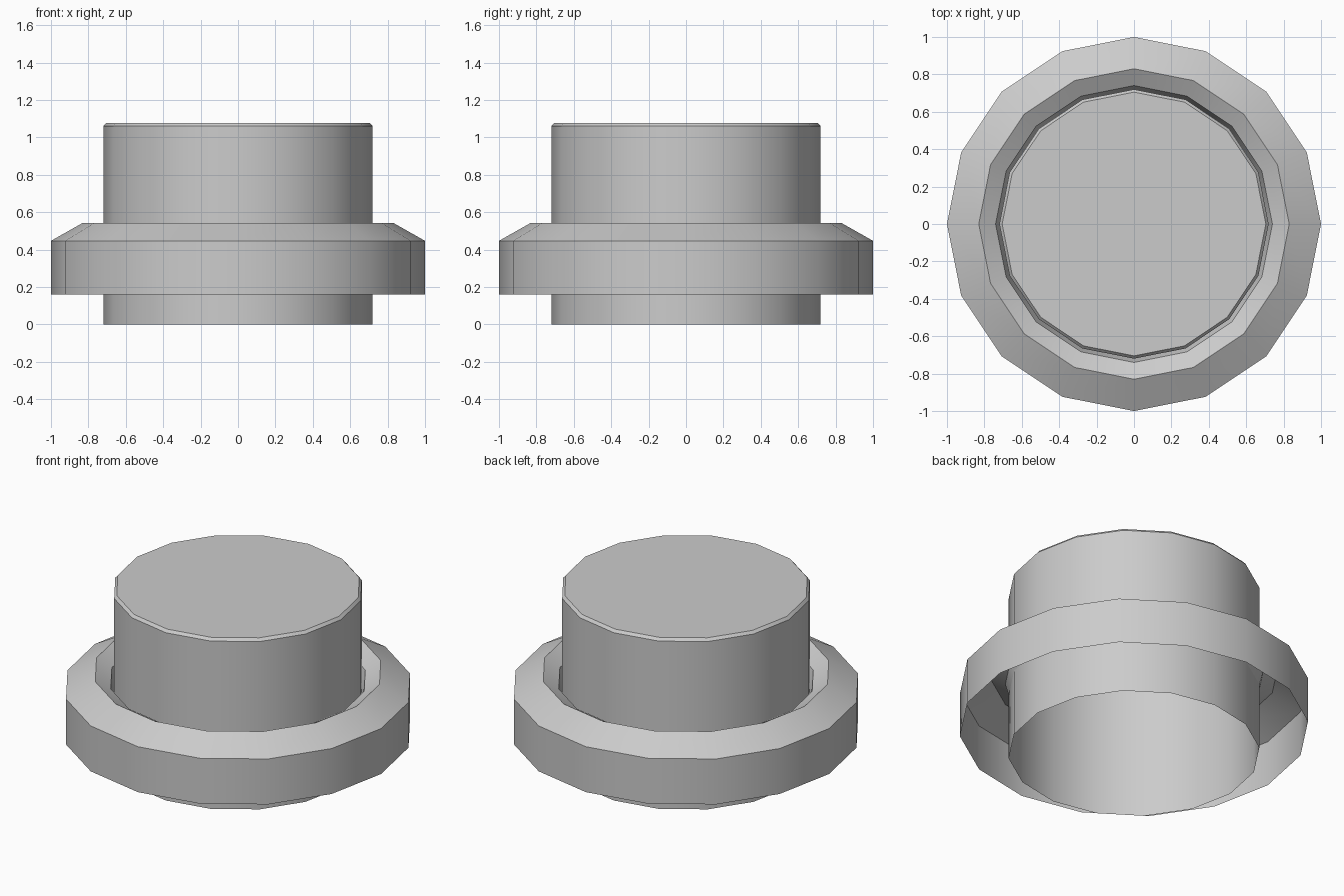
import bpy, bmesh, math
from mathutils import Vector

if "Cube" in bpy.data.objects:
    bpy.data.objects.remove(bpy.data.objects["Cube"])

SIDES = 16

def lathe(name, profile, cap=False):
    """Revolve (radius, z) points round z; optionally cap the last ring."""
    bm = bmesh.new()
    rings = [[bm.verts.new((r * math.cos(2 * math.pi * i / SIDES),
                            r * math.sin(2 * math.pi * i / SIDES), z))
              for i in range(SIDES)] for r, z in profile]
    for a, b in zip(rings, rings[1:]):
        for i in range(SIDES):
            j = (i + 1) % SIDES
            bm.faces.new((a[i], a[j], b[j], b[i]))
    if cap:
        bm.faces.new(rings[-1])
    mesh = bpy.data.meshes.new(name)
    bm.to_mesh(mesh)
    bm.free()
    obj = bpy.data.objects.new(name, mesh)
    bpy.context.collection.objects.link(obj)
    bpy.ops.object.select_all(action='DESELECT')
    obj.select_set(True)
    bpy.context.view_layer.objects.active = obj
    bpy.ops.object.shade_smooth_by_angle(angle=math.radians(26))
    return obj

# Push button: open underneath, small chamfer round the flat top
lathe("button", [(0.72, 0), (0.72, 1.06), (0.705, 1.077)], cap=True)

# Collar: outer wall, sloping shoulder, inner slope and steep inner lip
lathe("collar", [(1.0, 0.16), (1.0, 0.447), (0.83, 0.543),
                 (0.74, 0.49), (0.72, 0.42)])
